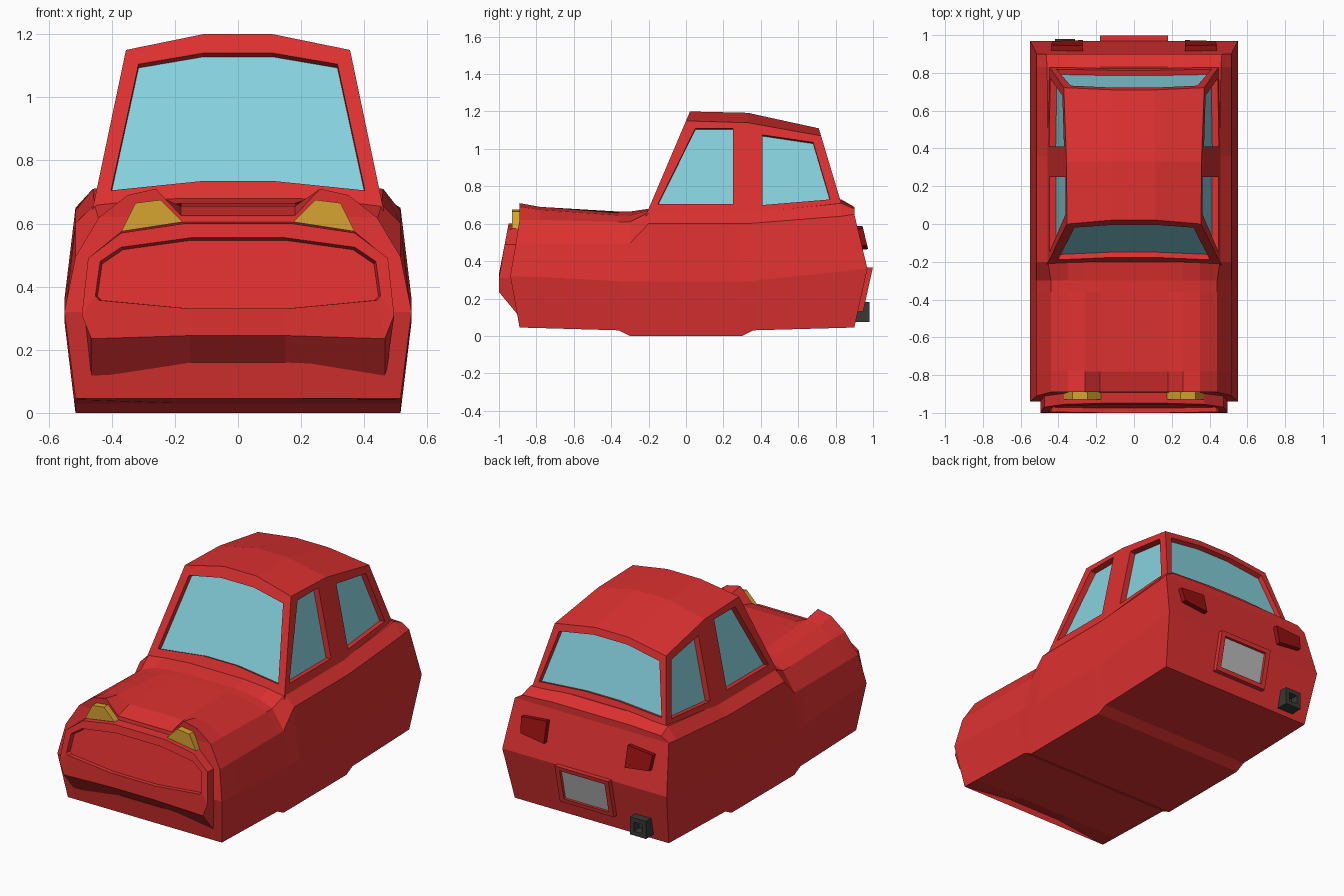
import bpy, bmesh
from mathutils import Vector

cube = bpy.data.objects.get("Cube")
if cube:
    bpy.data.objects.remove(cube)


def material(name, r, g, b):
    m = bpy.data.materials.new(name)
    m.use_nodes = True
    m.diffuse_color = (r, g, b, 1)
    m.node_tree.nodes["Principled BSDF"].inputs["Base Color"].default_value = (r, g, b, 1)
    return m


RED = material("body red", 0.72, 0.03, 0.03)
GLASS = material("window blue", 0.24, 0.64, 0.73)
GOLD = material("headlight gold", 0.67, 0.37, 0.03)
DARK = material("taillight red", 0.30, 0.005, 0.005)
GREY = material("plate grey", 0.5, 0.5, 0.5)
BLACK = material("exhaust charcoal", 0.04, 0.04, 0.035)


def finish(name, bm, *mats):
    """Merge seams, fix normals and make the object."""
    bmesh.ops.remove_doubles(bm, verts=bm.verts, dist=0.0005)
    bmesh.ops.recalc_face_normals(bm, faces=bm.faces)
    mesh = bpy.data.meshes.new(name)
    bm.to_mesh(mesh)
    bm.free()
    for m in mats:
        mesh.materials.append(m)
    obj = bpy.data.objects.new(name, mesh)
    bpy.context.collection.objects.link(obj)
    return obj


def add_rings(bm, rings, cap_index=0, close_start=False):
    """Bridge equal-length loops in order and cap the last one."""
    loops = [[bm.verts.new(p) for p in ring] for ring in rings]
    n = len(loops[0])
    for a, b in zip(loops, loops[1:]):
        for i in range(n):
            j = (i + 1) % n
            bm.faces.new((a[i], a[j], b[j], b[i]))
    bm.faces.new(loops[-1]).material_index = cap_index
    if close_start:
        bm.faces.new(loops[0][::-1])


def solid(name, rings, *mats):
    bm = bmesh.new()
    add_rings(bm, rings, len(mats) - 1, True)
    return finish(name, bm, *mats)


def both(half):
    """Complete a half outline by reflecting it across x = 0."""
    return half + [(-x, z) for x, z in reversed(half)]


def on_plane(outline, depth_at):
    """Lift an x-z outline onto a surface y = depth_at(z)."""
    return [Vector((x, depth_at(z), z)) for x, z in outline]


def shifted(ring, offset):
    return [p + Vector(offset) for p in ring]


# Body shell: half sections running from the keel up to the hood centre
def section(y, keel, floor, mid, shoulder, belt, crown, mid_push=0, shoulder_push=0):
    pts = [(0.18, y, keel), (0.515, y, floor), (0.55, y + mid_push, mid),
           (0.515, y + shoulder_push, shoulder), (belt[0], y, belt[1])]
    return pts + [(x, y, z) for x, z in zip((0.35, 0.26, 0.18), crown)]


wing, sill = (0.44, 0.61), (0.455, 0.66)
hood, deck = (0.645, 0.657, 0.665), (0.67, 0.675, 0.68)
sections = [
    section(-0.89, 0.085, 0.045, 0.32, 0.495, (0.44, 0.62), (0.69, 0.71, 0.625), -0.05, -0.02),
    section(-0.78, 0.045, 0.042, 0.315, 0.495, (0.44, 0.62), (0.675, 0.69, 0.655)),
    section(-0.36, 0.03, 0.03, 0.293, 0.495, wing, hood),
    section(-0.30, 0, 0, 0.29, 0.495, wing, hood),
    section(-0.20, 0, 0, 0.29, 0.60, sill, deck),
    section(0.30, 0, 0, 0.29, 0.60, sill, deck),
    section(0.36, 0.03, 0.03, 0.295, 0.603, sill, deck),
    section(0.83, 0.043, 0.043, 0.345, 0.64, (0.46, 0.71), (0.715, 0.725, 0.73)),
    section(0.90, 0.045, 0.045, 0.36, 0.65, (0.465, 0.68), (0.685, 0.69, 0.69), 0.07),
]
bm = bmesh.new()
rows = []
for half in sections:
    full = half + [(-x, y, z) for x, y, z in reversed(half)]
    rows.append([bm.verts.new(p) for p in full])
count = len(rows[0])
for a, b in zip(rows, rows[1:]):
    for i in range(count):
        j = (i + 1) % count
        bm.faces.new((a[i], a[j], b[j], b[i]))
for end in (rows[0], rows[-1]):
    for i in range(4):
        bm.faces.new((end[i], end[i + 1], end[-2 - i], end[-1 - i]))
    bm.faces.new(end[4:-4])
finish("body_shell", bm, RED)

# Nose with recessed grille panel
nose_y = lambda z: -1 + max(0, z - 0.33) * 0.19
back = both([(0.15, 0.13), (0.465, 0.09), (0.495, 0.31), (0.475, 0.49), (0.37, 0.575), (0.17, 0.605)])
front = both([(0.15, 0.245), (0.465, 0.235), (0.495, 0.31), (0.475, 0.49), (0.37, 0.57), (0.17, 0.60)])
rim = both([(0.15, 0.33), (0.44, 0.357), (0.452, 0.37), (0.437, 0.48), (0.37, 0.525), (0.15, 0.555)])
grille = [(x * 0.985, z - 0.008 if z > 0.4 else z) for x, z in rim]
solid("nose", [on_plane(back, lambda z: -0.88), on_plane(front, nose_y), on_plane(rim, nose_y),
               shifted(on_plane(grille, nose_y), (0, 0.025, 0))], RED)

# Cabin planes
screen_y = lambda z: -0.2 + 0.4255 * (z - 0.68)
rear_y = lambda z: 0.71 + 0.3 * (1.11 - z)
side_x = lambda z: 0.355 + 0.21 * (1.15 - z)
BASE, PILLAR = 0.64, 0.33
FRONT_TOP, MID_TOP, REAR_TOP = 1.15, 1.14, 1.07

bm = bmesh.new()
# Windscreen and rear window
outer = both([(0.11, BASE), (side_x(BASE), BASE), (side_x(FRONT_TOP), FRONT_TOP), (0.11, 1.2)])
pane = on_plane(both([(0.11, 0.735), (0.402, 0.705), (0.315, 1.105), (0.11, 1.14)]), screen_y)
add_rings(bm, [on_plane(outer, screen_y), pane, shifted(pane, (0, 0.028, -0.012))], 1)
outer = both([(0.11, BASE), (side_x(BASE), BASE), (side_x(REAR_TOP), REAR_TOP), (0.11, 1.11)])
pane = on_plane(both([(0.11, 0.765), (0.41, 0.745), (0.335, 1.035), (0.11, 1.07)]), rear_y)
add_rings(bm, [on_plane(outer, rear_y), pane, shifted(pane, (0, -0.028, -0.009))], 1)
# Side windows
front_frame = [(screen_y(BASE), BASE), (PILLAR, BASE), (PILLAR, MID_TOP), (screen_y(FRONT_TOP), FRONT_TOP)]
front_pane = [(-0.15, 0.705), (0.25, 0.705), (0.25, 1.11), (0.05, 1.11)]
rear_frame = [(PILLAR, BASE), (rear_y(BASE), BASE), (rear_y(REAR_TOP), REAR_TOP), (PILLAR, MID_TOP)]
rear_pane = [(0.41, 0.70), (0.77, 0.73), (0.68, 1.035), (0.41, 1.075)]
for s in (1, -1):
    on_side = lambda pts: [Vector((s * side_x(z), y, z)) for y, z in pts]
    for frame, glass in ((front_frame, front_pane), (rear_frame, rear_pane)):
        pane = on_side(glass)
        add_rings(bm, [on_side(frame), pane, shifted(pane, (-s * 0.035, 0, -0.007))], 1)
# Roof panels
roof = []
for edge_y, edge_z, mid_y, mid_z in ((screen_y(FRONT_TOP), FRONT_TOP, screen_y(1.2), 1.2),
                                     (PILLAR, MID_TOP, PILLAR, 1.193),
                                     (rear_y(REAR_TOP), REAR_TOP, rear_y(1.11), 1.11)):
    e = side_x(edge_z)
    roof.append([bm.verts.new(p) for p in ((-e, edge_y, edge_z), (-0.11, mid_y, mid_z),
                                           (0.11, mid_y, mid_z), (e, edge_y, edge_z))])
for a, b in zip(roof, roof[1:]):
    for i in range(3):
        bm.faces.new((a[i], a[i + 1], b[i + 1], b[i]))
finish("cabin", bm, RED, GLASS)

# Headlights and taillights
tail_y = lambda z: 0.9 + (0.65 - z) * 0.24
for s, side in ((1, "left"), (-1, "right")):
    lamp = [(s * x, z) for x, z in ((0.175, 0.605), (0.245, 0.675), (0.325, 0.665), (0.37, 0.575))]
    solid(side + "_headlight", [on_plane(lamp, lambda z: -0.88), on_plane(lamp, lambda z: -0.93)], GOLD)
    lamp = on_plane([(s * x, z) for x, z in ((0.27, 0.46), (0.27, 0.585), (0.44, 0.57), (0.43, 0.48))], tail_y)
    solid(side + "_taillight", [shifted(lamp, (0, -0.02, 0)), shifted(lamp, (0, 0.028, 0.004))], DARK)

# Number plate in a raised frame
lower_y = lambda z: 0.9 + (z - 0.045) * 0.222
rect = lambda x, low, high: both([(x, low), (x, high)])
frame = on_plane(rect(0.18, 0.13, 0.365), lower_y)
opening = on_plane(rect(0.15, 0.155, 0.34), lower_y)
solid("number_plate", [shifted(frame, (0, -0.02, 0)), shifted(frame, (0, 0.028, 0)),
                       shifted(opening, (0, 0.028, 0)), shifted(opening, (0, 0.012, 0))], RED, GREY)

# Exhaust pipe with square bore
def square(r, y):
    return [Vector((-0.365 + r * a, y, 0.128 + r * b)) for a, b in ((-1, -1), (1, -1), (1, 1), (-1, 1))]


solid("exhaust", [square(0.053, 0.88), square(0.053, 0.98), square(0.027, 0.98), square(0.027, 0.93)], BLACK)
